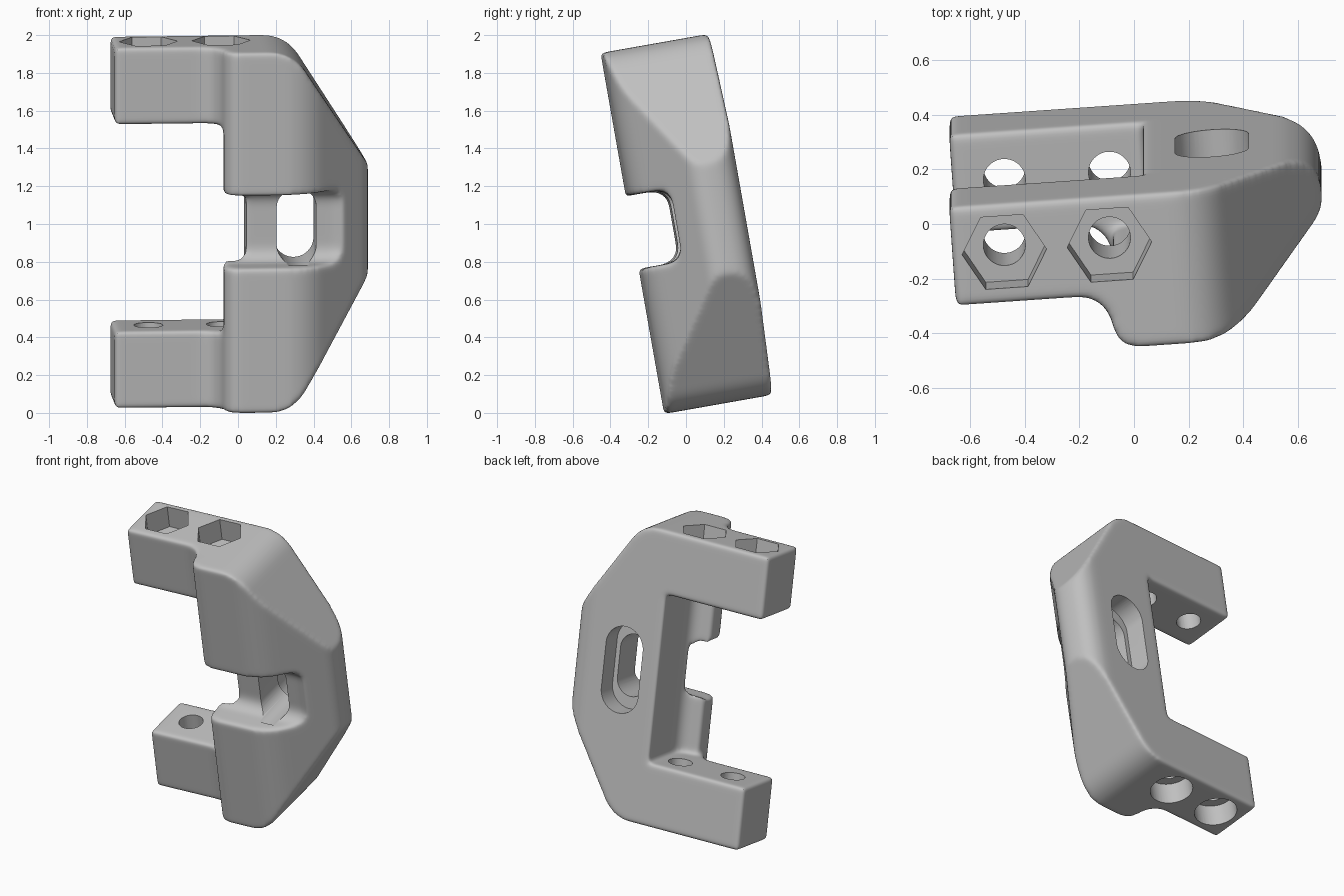
import bpy, bmesh
from math import cos, sin, pi, radians
from mathutils import Matrix, Vector

cube = bpy.data.objects.get("Cube")
if cube:
    bpy.data.objects.remove(cube, do_unlink=True)

grey = bpy.data.materials.new("plain grey")
grey.use_nodes = True
grey.diffuse_color = (0.53, 0.53, 0.53, 1)
grey.node_tree.nodes["Principled BSDF"].inputs["Base Color"].default_value = (0.53, 0.53, 0.53, 1)


def rounded(corners, steps=8):
    """Polygon from (p, q, cut) corners, each rounded over its cut length."""
    out = []
    for i, (p, q, cut) in enumerate(corners):
        c = Vector((p, q))
        if not cut:
            out.append(c)
            continue
        before = Vector(corners[i - 1][:2])
        after = Vector(corners[(i + 1) % len(corners)][:2])
        s = c + (before - c).normalized() * cut
        e = c + (after - c).normalized() * cut
        for k in range(steps + 1):
            t = k / steps
            out.append(s * (1 - t) ** 2 + c * 2 * t * (1 - t) + e * t * t)
    return out


def ring(p, q, r, sides):
    return [(p + r * cos(2 * pi * i / sides), q + r * sin(2 * pi * i / sides)) for i in range(sides)]


def capsule(p, r, half):
    pts = []
    for i in range(50):
        a = 2 * pi * (i + 0.5) / 50
        pts.append((p + r * cos(a), r * sin(a) + (half - r) * (1 if sin(a) > 0 else -1)))
    return pts


def prism(name, pts, lo, hi, along_y=False):
    bm = bmesh.new()
    place = (lambda p, q, h: (p, h, q)) if along_y else (lambda p, q, h: (p, q, h))
    low = [bm.verts.new(place(p, q, lo)) for p, q in pts]
    high = [bm.verts.new(place(p, q, hi)) for p, q in pts]
    n = len(pts)
    bm.faces.new(low)
    bm.faces.new(high)
    for i in range(n):
        j = (i + 1) % n
        bm.faces.new((low[i], low[j], high[j], high[i]))
    bmesh.ops.recalc_face_normals(bm, faces=bm.faces)
    mesh = bpy.data.meshes.new(name)
    bm.to_mesh(mesh)
    bm.free()
    ob = bpy.data.objects.new(name, mesh)
    bpy.context.collection.objects.link(ob)
    return ob


def apply(ob, kind, **settings):
    mod = ob.modifiers.new(kind, kind)
    for key, value in settings.items():
        setattr(mod, key, value)
    bpy.context.view_layer.objects.active = ob
    bpy.ops.object.modifier_apply(modifier=mod.name)


def combine(ob, tool, operation="DIFFERENCE"):
    apply(ob, "BOOLEAN", operation=operation, solver="EXACT", object=tool)
    bpy.data.objects.remove(tool, do_unlink=True)


# Bracket: cross-section with a stepped front and a rounded outer side
bracket = prism("bracket", rounded([
    (-0.66, -0.09, 0), (-0.115, -0.09, 0.11), (-0.075, -0.29, 0.08), (0.35, -0.29, 0.12),
    (0.7, 0.055, 0.06), (0.69, 0.28, 0.15), (-0.66, 0.28, 0)]), -1.2, 1.2)

# Side outline with sloped outer corners
outline = prism("outline", rounded([
    (-0.66, -0.97, 0), (0.27, -0.97, 0.13), (0.71, -0.275, 0.03),
    (0.71, 0.275, 0.03), (0.27, 0.97, 0.13), (-0.66, 0.97, 0)]), -1, 1, True)
combine(bracket, outline, "INTERSECT")

# Opening between the arms, leaving a curved lip at the front
combine(bracket, prism("opening", rounded([
    (-1, -1, 0), (-0.088, -1, 0), (-0.088, -0.11, 0.025), (0.05, -0.1, 0.1),
    (0.05, 1, 0), (-1, 1, 0)]), -0.555, 0.555))

# Front notch
notch = prism("notch", [(-0.6, -0.19), (0.58, -0.19), (0.58, 0.2), (-0.6, 0.2)], -0.8, -0.076, True)
apply(notch, "BEVEL", width=0.085, segments=6, limit_method="NONE")
combine(bracket, notch)

# Soft edges all over
apply(bracket, "REMESH", mode="VOXEL", voxel_size=0.0125)
apply(bracket, "SMOOTH", factor=0.5, iterations=16)

# Stepped slot through the back
combine(bracket, prism("slot_outer", capsule(0.305, 0.135, 0.285), 0.14, 0.5, True))
combine(bracket, prism("slot_inner", capsule(0.305, 0.105, 0.205), -0.2, 0.2, True))

# Bolt holes: hex pockets on top, round pockets below
for x in (-0.469, -0.083):
    combine(bracket, prism("bolt_hole", ring(x, 0.1, 0.077, 40), -1.2, 1.2))
    combine(bracket, prism("hex_pocket", ring(x, 0.1, 0.155, 6), 0.82, 1.2))
    combine(bracket, prism("round_pocket", ring(x, 0.1, 0.135, 40), -1.2, -0.82))

# Lean forward with a slight twist, then shade
lean = Matrix.Rotation(radians(10), 4, "X") @ Matrix.Rotation(radians(4), 4, "Z")
bracket.data.transform(Matrix.Translation((0, 0, 1)) @ lean)
bracket.data.materials.clear()
bracket.data.materials.append(grey)
bpy.ops.object.select_all(action="DESELECT")
bracket.select_set(True)
bpy.context.view_layer.objects.active = bracket
bpy.ops.object.shade_smooth_by_angle(angle=radians(35))
